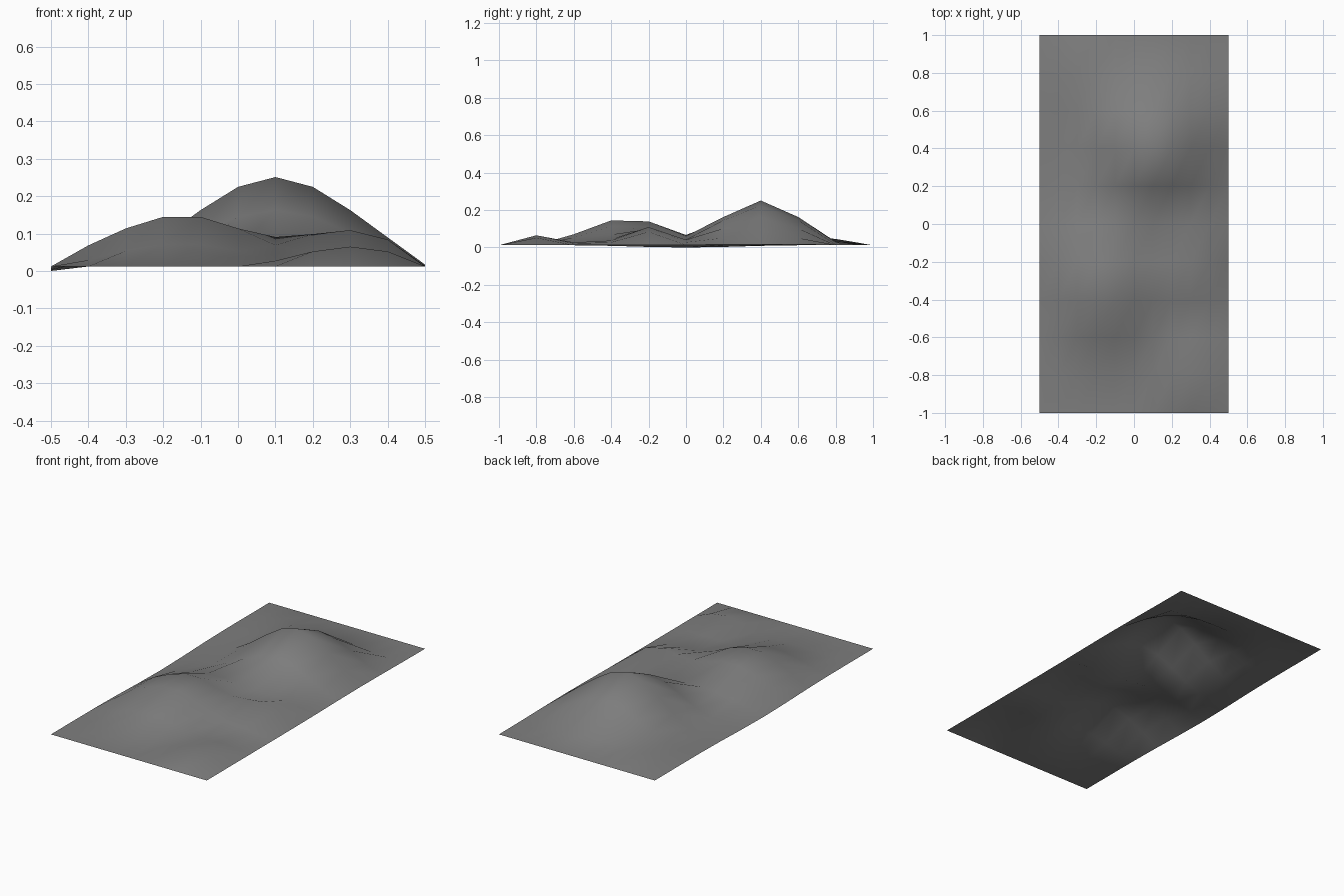
import bpy, bmesh, math

if "Cube" in bpy.data.objects:
    bpy.data.objects.remove(bpy.data.objects["Cube"])

BASE = 0.012  # height of the flat ground level

# Hills: centre x, centre y, height, radius, stretch along y
HILLS = [
    (0.10, 0.40, 0.239, 0.485, 1.0),
    (-0.15, -0.31, 0.149, 0.45, 1.15),
    (0.30, -0.20, 0.097, 0.30, 1.0),
    (0.30, -0.80, 0.053, 0.31, 1.0),
    (-0.25, 0.80, 0.036, 0.32, 1.0),
]


def smooth(t):
    t = max(0.0, min(1.0, t))
    return t * t * (3 - 2 * t)


def height(x, y):
    on_side = abs(x) > 0.49
    on_end = abs(y) > 0.99
    # Border stays almost flat, with a slight dip mid-way on the left
    if on_side and not on_end:
        sag = smooth(1 - abs(y) / 0.6)
        return BASE - 0.012 * sag if x < 0 else BASE + 0.005 * smooth(1 - abs(y - 0.4) / 0.6)
    if on_end:
        return BASE
    return BASE + sum(h * smooth(1 - math.hypot(x - cx, (y - cy) / s) / r)
                      for cx, cy, h, r, s in HILLS)


# Terrain sheet: 10 x 10 grid, raised into rolling hills
bm = bmesh.new()
bmesh.ops.create_grid(bm, x_segments=10, y_segments=10, size=1.0)
for v in bm.verts:
    v.co.x *= 0.5
    v.co.z = height(v.co.x, v.co.y)
for f in bm.faces:
    f.smooth = True
mesh = bpy.data.meshes.new("hilly_terrain")
bm.to_mesh(mesh)
bm.free()

# Dark grey ground
ground = bpy.data.materials.new("dark_grey")
ground.diffuse_color = (0.21, 0.21, 0.21, 1)
ground.use_nodes = True
ground.node_tree.nodes["Principled BSDF"].inputs["Base Color"].default_value = ground.diffuse_color
mesh.materials.append(ground)
terrain = bpy.data.objects.new("hilly_terrain", mesh)
bpy.context.collection.objects.link(terrain)
